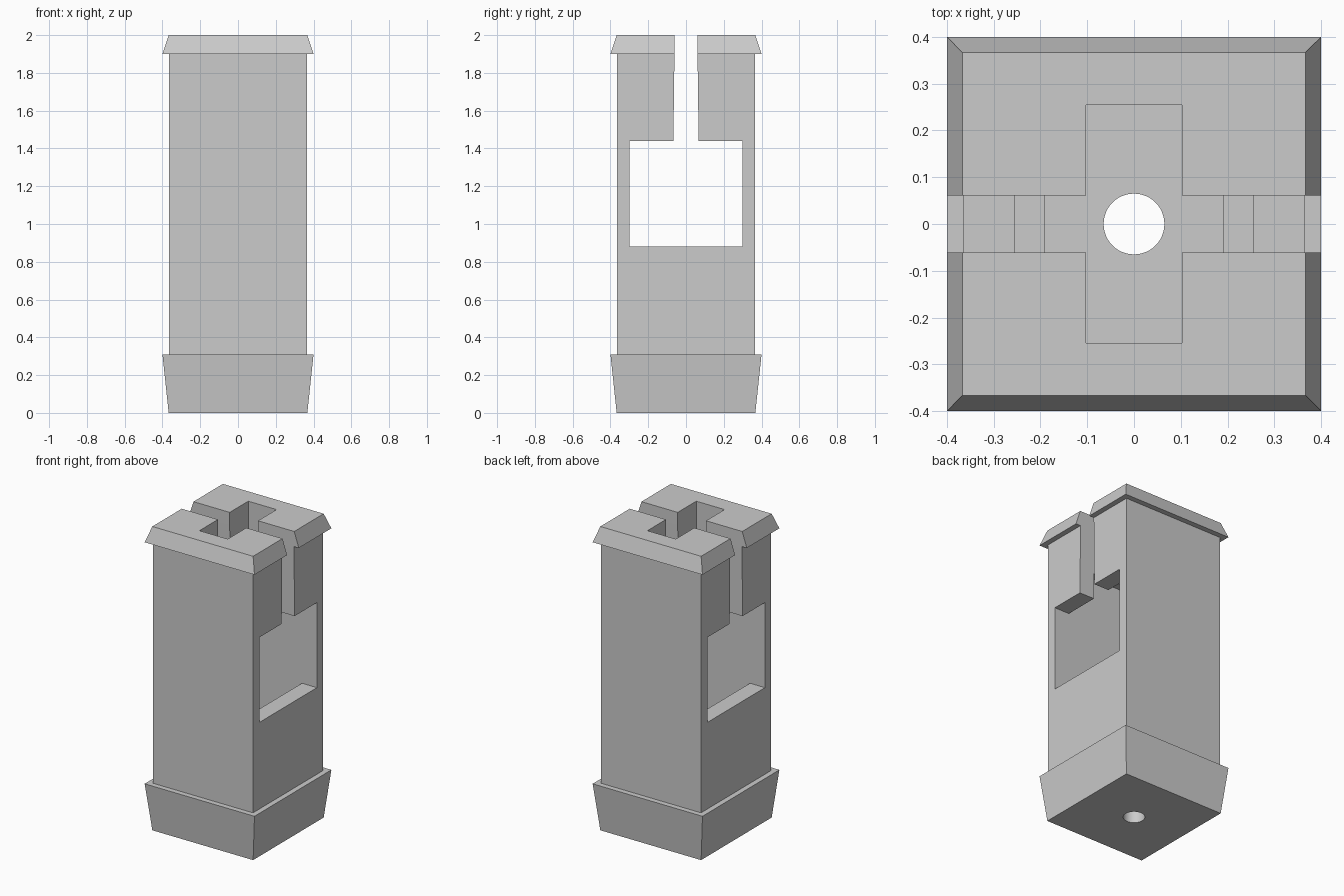
import bpy, bmesh

old = bpy.data.objects.get("Cube")
if old:
    bpy.data.objects.remove(old, do_unlink=True)

grey = bpy.data.materials.new("light_grey")
grey.use_nodes = True
colour = (0.6, 0.6, 0.6, 1)
grey.diffuse_color = colour
grey.node_tree.nodes["Principled BSDF"].inputs["Base Color"].default_value = colour


def finish(name, bm):
    bmesh.ops.recalc_face_normals(bm, faces=bm.faces)
    mesh = bpy.data.meshes.new(name)
    bm.to_mesh(mesh)
    bm.free()
    mesh.materials.append(grey)
    ob = bpy.data.objects.new(name, mesh)
    bpy.context.collection.objects.link(ob)
    return ob


def stack(name, rings):
    """Loft rectangles given as (z, half width, half depth)."""
    bm = bmesh.new()
    loops = [[bm.verts.new((sx * hx, sy * hy, z))
              for sx, sy in ((-1, -1), (1, -1), (1, 1), (-1, 1))]
             for z, hx, hy in rings]
    bm.faces.new(loops[0][::-1])
    bm.faces.new(loops[-1])
    for a, b in zip(loops, loops[1:]):
        for i in range(4):
            j = (i + 1) % 4
            bm.faces.new((a[i], a[j], b[j], b[i]))
    return finish(name, bm)


def block(name, hx, hy, z0, z1):
    return stack(name, [(z0, hx, hy), (z1, hx, hy)])


# Tapered foot, square shaft and bevelled cap in one outline
outline = [(0, 0.367), (0.31, 0.4), (0.31, 0.365),
           (1.9, 0.365), (1.9, 0.4), (2, 0.367)]
body = stack("pillar_housing", [(z, h, h) for z, h in outline])

# Drain hole through the foot
bm = bmesh.new()
bmesh.ops.create_cone(bm, cap_ends=True, segments=48, radius1=0.065,
                      radius2=0.065, depth=1.2)
hole = finish("hole_cutter", bm)

# Inner chamber, side windows, top pit and tapered side slot
cutters = [
    block("chamber_cutter", 0.256, 0.3, 0.5, 1.75),
    block("lower_well_cutter", 0.19, 0.28, 0.31, 0.6),
    block("window_cutter", 0.6, 0.3, 0.88, 1.44),
    block("pit_cutter", 0.103, 0.254, 1.6, 2.1),
    stack("slot_cutter", [(1.3, 0.6, 0.067), (1.44, 0.6, 0.067),
                          (1.9, 0.6, 0.061), (2.1, 0.6, 0.061)]),
    hole,
]
for cutter in cutters:
    cutter.hide_render = True
    mod = body.modifiers.new(cutter.name, "BOOLEAN")
    mod.operation = "DIFFERENCE"
    mod.solver = "EXACT"
    mod.object = cutter

# Bake the cuts and discard the cutters
bpy.ops.object.select_all(action="DESELECT")
body.select_set(True)
bpy.context.view_layer.objects.active = body
for cutter in cutters:
    bpy.ops.object.modifier_apply(modifier=cutter.name)
    bpy.data.objects.remove(cutter, do_unlink=True)
bpy.ops.object.shade_smooth_by_angle()
